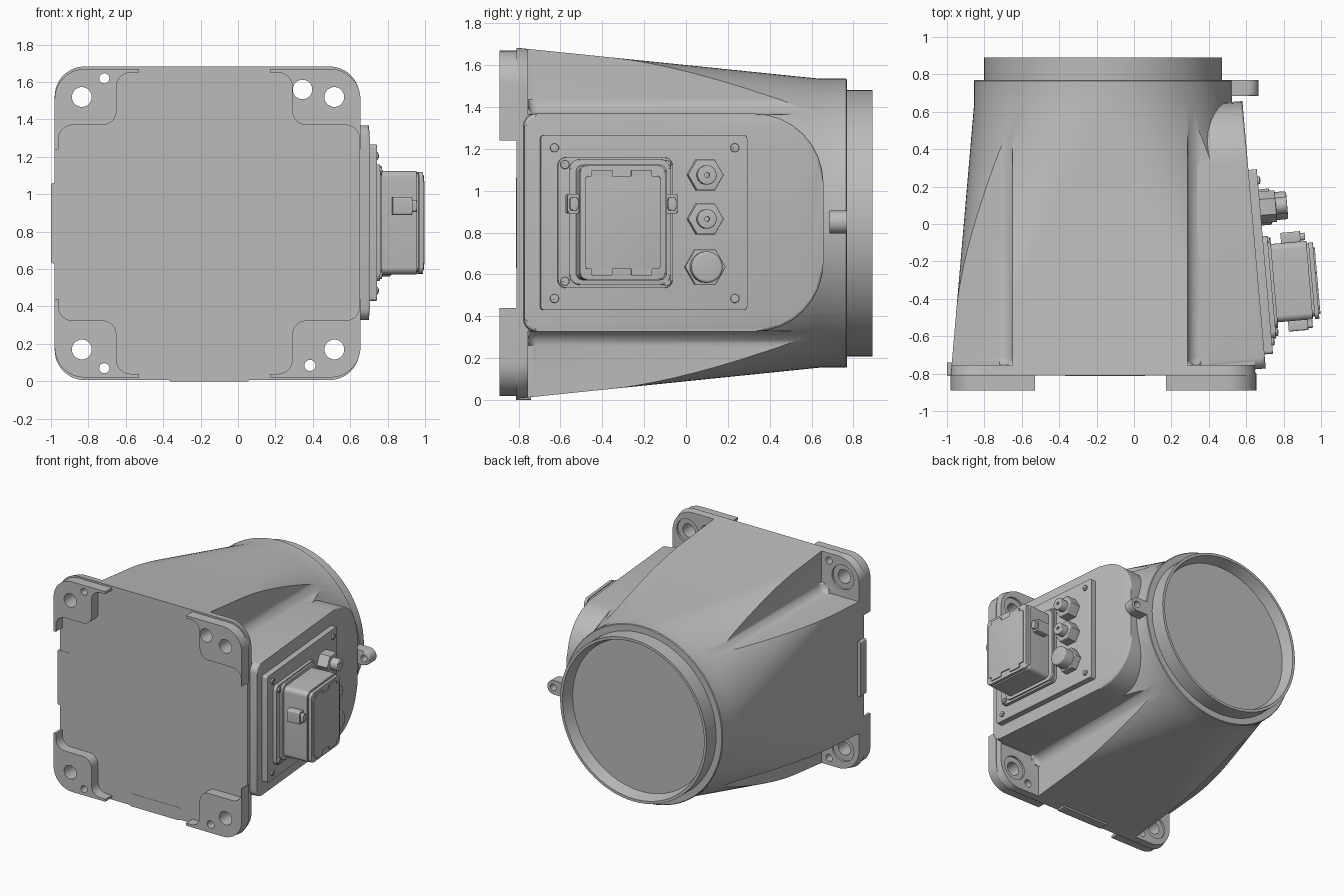
import bpy, bmesh, math
from mathutils import Vector, Matrix

cube = bpy.data.objects.get("Cube")
if cube:
    bpy.data.objects.remove(cube, do_unlink=True)

CX, CZ = -0.165, 0.845          # axis of the housing
TILT = math.radians(5)          # lean of the connector side
parts = []

grey = bpy.data.materials.new("cast grey")
grey.use_nodes = True
COLOUR = (0.5, 0.5, 0.5, 1)
grey.diffuse_color = COLOUR
grey.node_tree.nodes["Principled BSDF"].inputs["Base Color"].default_value = COLOUR


def add_object(name, bm):
    bmesh.ops.recalc_face_normals(bm, faces=bm.faces)
    mesh = bpy.data.meshes.new(name)
    bm.to_mesh(mesh)
    bm.free()
    mesh.materials.append(grey)
    obj = bpy.data.objects.new(name, mesh)
    bpy.context.scene.collection.objects.link(obj)
    parts.append(obj)
    return obj


def rounded(corners, radii, steps=8):
    """Right-angled outline with rounded corners."""
    if not isinstance(radii, (list, tuple)):
        radii = [radii] * len(corners)
    pts = []
    corners = [Vector(c) for c in corners]
    for i, p in enumerate(corners):
        u = (corners[i - 1] - p).normalized()
        v = (corners[(i + 1) % len(corners)] - p).normalized()
        r = radii[i]
        for k in range(steps + 1):
            a = math.pi / 2 * k / steps
            pts.append(p + (u + v) * r - (v * math.cos(a) + u * math.sin(a)) * r)
    return pts


def rect(a0, a1, b0, b1, radii=0.01):
    return rounded([(a0, b0), (a1, b0), (a1, b1), (a0, b1)], radii)


def disc(a, b, r, n=32):
    return [Vector((a + r * math.cos(math.tau * i / n), b + r * math.sin(math.tau * i / n)))
            for i in range(n)]


def along_y(a, b, d):
    return (a, d, b)


def on_side(a, b, d):
    """Along and up the leaning side face, d outwards."""
    c, s = math.cos(TILT), math.sin(TILT)
    return (0.637 + d * c - a * s, a * c + d * s, b)


def prism(name, pts, d0, d1, place=along_y, bevel=0):
    """Extrude an outline from d0 to d1, rounding the rim at d1."""
    bm = bmesh.new()
    low = [bm.verts.new(place(p.x, p.y, d0)) for p in pts]
    top = [bm.verts.new(place(p.x, p.y, d1)) for p in pts]
    bm.faces.new(low)
    cap = bm.faces.new(top)
    n = len(pts)
    for i in range(n):
        bm.faces.new((low[i], low[(i + 1) % n], top[(i + 1) % n], top[i]))
    if bevel:
        bmesh.ops.bevel(bm, geom=list(cap.edges), offset=bevel, segments=4,
                        profile=0.5, affect='EDGES', clamp_overlap=True)
    return add_object(name, bm)


def cut(target, cutters):
    """Subtract cutters and bake the result."""
    for c in cutters:
        mod = target.modifiers.new("cut", 'BOOLEAN')
        mod.object, mod.operation, mod.solver = c, 'DIFFERENCE', 'EXACT'
    dg = bpy.context.evaluated_depsgraph_get()
    mesh = bpy.data.meshes.new_from_object(target.evaluated_get(dg))
    target.modifiers.clear()
    target.data = mesh


def discard(cutters):
    for c in cutters:
        parts.remove(c)
        bpy.data.objects.remove(c, do_unlink=True)


# Housing: rounded square lofted into a round collar with a recessed end
bm = bmesh.new()
rings = []
N = 20
for y, hx, hz, r in [(-0.81, 0.815, 0.838, 0.16), (0.64, 0.69, 0.69, 0.69),
                     (0.765, 0.69, 0.69, 0.69), (0.77, 0.685, 0.685, 0.685),
                     (0.77, 0.636, 0.636, 0.636), (0.89, 0.636, 0.636, 0.636),
                     (0.89, 0.615, 0.615, 0.615), (0.80, 0.59, 0.59, 0.59)]:
    ring = []
    for q, (sx, sz) in enumerate([(1, 1), (-1, 1), (-1, -1), (1, -1)]):
        for k in range(N + 1):
            a = math.pi / 2 * (q + k / N)
            ring.append(bm.verts.new((CX + sx * (hx - r) + r * math.cos(a), y,
                                      CZ + sz * (hz - r) + r * math.sin(a))))
    rings.append(ring)
for a, b in zip(rings, rings[1:]):
    for i in range(len(a)):
        j = (i + 1) % len(a)
        bm.faces.new((a[i], a[j], b[j], b[i]))
bm.faces.new(rings[0])
bm.faces.new(rings[-1])
bmesh.ops.remove_doubles(bm, verts=bm.verts, dist=1e-4)
housing = add_object("housing", bm)

# Corner feet: a square plate with a cross cleared out of it
feet = prism("corner_feet", rect(-0.98, 0.655, 0.02, 1.67, 0.16), -0.80, -0.89)
xs, zs = (-0.96, -0.65, 0.29, 0.65), (0.04, 0.325, 1.37, 1.65)
cross = [(xs[i], zs[j]) for i, j in [(0, 1), (1, 1), (1, 0), (2, 0), (2, 1), (3, 1),
                                     (3, 2), (2, 2), (2, 3), (1, 3), (1, 2), (0, 2)]]
clearing = [prism("cross_cutter", rounded(cross, 0.075), -1.0, -0.78),
            prism("upright_cutter", rect(-0.53, 0.17, -0.2, 1.9), -1.0, -0.78),
            prism("level_cutter", rect(-1.2, 0.9, 0.44, 1.24), -1.0, -0.78)]

# Pockets behind the feet and the bolt holes through them
pockets = [prism("pocket_cutter", rect(*x, *z, 0.07), 0.72, -0.755, bevel=0.04)
           for x in [(-1.4, -0.65), (0.287, 1.1)]
           for z in [(-0.5, 0.33), (1.365, 2.2)]]
holes, seats = [], []
for x in (-0.835, 0.515):
    for z in (0.17, 1.52):
        holes.append(prism("hole_cutter", disc(x, z, 0.053), -1.0, -0.70))
        seats.append(prism("seat_cutter", disc(x, z, 0.095), -0.772, -0.68))
for x, z, r in [(-0.715, 1.62, 0.027), (-0.715, 0.07, 0.027),
                (0.385, 0.085, 0.03), (0.345, 1.56, 0.052)]:
    holes.append(prism("hole_cutter", disc(x, z, r), -1.0, -0.68))
cut(housing, pockets + seats + holes)
cut(feet, clearing + holes)
discard(pockets + seats + holes + clearing)

# Locating pads on the rim
prism("side_pad", rect(-1.0, -0.9, 0.63, 1.06, 0.012), -0.74, -0.812)
prism("bottom_pad", rect(-0.37, 0.06, 0.0, 0.1, 0.012), -0.74, -0.812)

# Lifting lug
lug = prism("lifting_lug", rect(0.45, 0.665, 0.795, 0.905, [0.01, 0.054, 0.054, 0.01]),
            0.77, 0.685, bevel=0.025)
eye = [prism("eye_cutter", disc(0.615, 0.85, 0.026), 0.6, 0.9)]
cut(lug, eye)
discard(eye)

# Side boss and stacked mounting plates
prism("side_boss", rect(-0.775, 0.66, 0.327, 1.368, [0.06, 0.33, 0.33, 0.06]),
      -0.3, 0, on_side, 0.015)
prism("cover_plate", rect(-0.70, 0.29, 0.43, 1.265, 0.015), -0.01, 0.045, on_side, 0.004)
prism("connector_plate", rect(-0.62, -0.07, 0.535, 1.16, 0.04), 0.04, 0.07, on_side, 0.004)
for level, ys, heights in [(0.045, (-0.635, 0.23), (0.485, 1.205)),
                           (0.07, (-0.587, -0.10), (0.567, 1.125))]:
    for y in ys:
        for z in heights:
            prism("screw", disc(y, z, 0.021, 20), level - 0.01, level + 0.012, on_side, 0.004)
            prism("screw_socket", disc(y, z, 0.010, 6), level, level + 0.015, on_side)

# Connector hood and cap
prism("connector_flange", rect(-0.565, -0.08, 0.55, 1.15, 0.05), 0.06, 0.085, on_side, 0.008)
prism("connector_hood", rect(-0.535, -0.115, 0.572, 1.125, 0.035), 0.08, 0.275, on_side, 0.006)
prism("connector_seal", rect(-0.52, -0.13, 0.585, 1.11, 0.03), 0.27, 0.29, on_side)
prism("connector_cap", rect(-0.535, -0.125, 0.575, 1.12, 0.035), 0.285, 0.309, on_side, 0.006)
prism("cap_panel", rect(-0.51, -0.15, 0.625, 1.07, 0.015), 0.305, 0.317, on_side, 0.002)
for y in (-0.43, -0.24):
    for z in (0.612, 1.083):
        prism("cap_tab", rect(y - 0.05, y + 0.05, z - 0.016, z + 0.016, 0.004),
              0.305, 0.317, on_side)
for y in (-0.56, -0.09):
    prism("latch", rect(y - 0.03, y + 0.03, 0.89, 0.985, 0.01), 0.14, 0.245, on_side, 0.008)
    prism("latch_pin", rect(y - 0.02, y + 0.02, 0.905, 0.97, 0.015), 0.24, 0.27, on_side, 0.005)

# Cable glands and round plug
for z in (0.865, 1.075):
    prism("gland_nut", disc(0.085, z, 0.085, 6), 0.04, 0.13, on_side, 0.006)
    stem = prism("gland_stem", disc(0.085, z, 0.046), 0.12, 0.19, on_side, 0.006)
    bore = [prism("bore_cutter", disc(0.085, z, 0.012, 16), 0.16, 0.25, on_side)]
    cut(stem, bore)
    discard(bore)
prism("plug_nut", disc(0.085, 0.635, 0.097, 6), 0.04, 0.10, on_side, 0.006)
prism("plug_cap", disc(0.085, 0.635, 0.075), 0.09, 0.19, on_side, 0.012)

# Smooth curved faces, keep crisp edges
bpy.ops.object.select_all(action='DESELECT')
for obj in parts:
    obj.select_set(True)
bpy.context.view_layer.objects.active = housing
bpy.ops.object.shade_smooth_by_angle(angle=math.radians(30))
